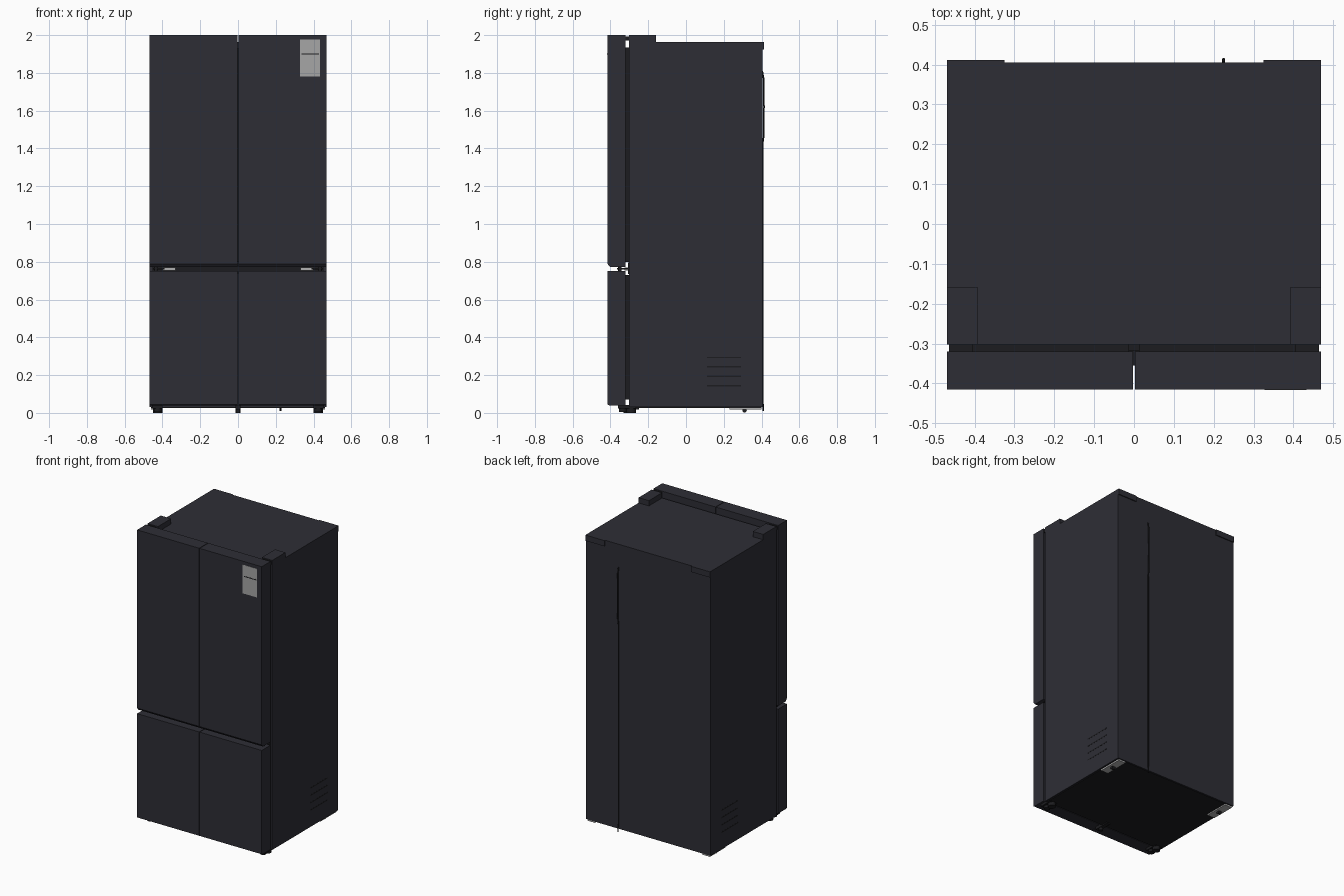
import bpy, bmesh, math
from mathutils import Vector

if "Cube" in bpy.data.objects:
    bpy.data.objects.remove(bpy.data.objects["Cube"])


def material(name, rgb):
    m = bpy.data.materials.new(name)
    m.diffuse_color = (*rgb, 1)
    m.use_nodes = True
    m.node_tree.nodes["Principled BSDF"].inputs["Base Color"].default_value = m.diffuse_color
    return m


BODY = material("dark slate", (0.027, 0.027, 0.036))
BLACK = material("black plastic", (0.012, 0.012, 0.014))
METAL = material("light metal", (0.45, 0.45, 0.45))
LABEL = material("label grey", (0.38, 0.38, 0.38))


def finish(bm, name, mat):
    bmesh.ops.recalc_face_normals(bm, faces=bm.faces)
    me = bpy.data.meshes.new(name)
    bm.to_mesh(me)
    bm.free()
    me.materials.append(mat)
    ob = bpy.data.objects.new(name, me)
    bpy.context.collection.objects.link(ob)
    return ob


def box(name, x, y, z, mat):
    """Box from (min, max) ranges on each axis."""
    bm = bmesh.new()
    bmesh.ops.create_cube(bm, size=1)
    for v in bm.verts:
        v.co = Vector([(a + b) / 2 + c * (b - a) for (a, b), c in zip((x, y, z), v.co)])
    return finish(bm, name, mat)


def span(s, a, b):
    """Range on the side s (+1 right, -1 left)."""
    return tuple(sorted((s * a, s * b)))


def extrude_x(name, profile, x, mat):
    """Extrude a (y, z) profile over an x range."""
    bm = bmesh.new()
    f = bm.faces.new([bm.verts.new((x[0], y, z)) for y, z in profile])
    g = bmesh.ops.extrude_face_region(bm, geom=[f])["geom"]
    bmesh.ops.translate(bm, vec=(x[1] - x[0], 0, 0),
                        verts=[v for v in g if isinstance(v, bmesh.types.BMVert)])
    return finish(bm, name, mat)


def cylinder(name, loc, r, depth, axis, mat):
    bm = bmesh.new()
    bmesh.ops.create_cone(bm, segments=20, radius1=r, radius2=r, depth=depth, cap_ends=True)
    rot = Vector((0, 0, 1)).rotation_difference(Vector(axis))
    for v in bm.verts:
        v.co = rot @ v.co + Vector(loc)
    for f in bm.faces:
        f.smooth = len(f.verts) == 4
    return finish(bm, name, mat)


# Cabinet and underside
box("cabinet", (-0.469, 0.469), (-0.302, 0.405), (0.03, 1.964), BODY)
box("base_plate", (-0.46, 0.46), (-0.295, 0.40), (0.026, 0.031), BLACK)

# Door profiles: upper has a sloped grip under its front edge
upper = [(-0.415, 2.0), (-0.32, 2.0), (-0.32, 0.772), (-0.402, 0.772), (-0.415, 0.788)]
lower = [(-0.415, 0.75), (-0.32, 0.75), (-0.32, 0.04), (-0.408, 0.04), (-0.415, 0.044)]

for s, side in ((1, "right"), (-1, "left")):
    # Doors with seals behind
    extrude_x(side + "_upper_door", upper, span(s, 0.002, 0.469), BODY)
    extrude_x(side + "_lower_door", lower, span(s, 0.002, 0.469), BODY)
    box(side + "_upper_seal", span(s, 0.012, 0.455), (-0.321, -0.301), (0.80, 1.935), BLACK)
    box(side + "_lower_seal", span(s, 0.012, 0.455), (-0.321, -0.301), (0.07, 0.73), BLACK)

    # Top hinges and covers
    box(side + "_hinge_cover", span(s, 0.391, 0.469), (-0.302, -0.16), (1.963, 2.0), BODY)
    box(side + "_top_hinge", span(s, 0.404, 0.465), (-0.321, -0.301), (1.972, 1.993), BLACK)

    # Middle hinge plates in the gap between doors
    box(side + "_middle_hinge", span(s, 0.33, 0.40), (-0.325, -0.301), (0.753, 0.771), METAL)
    box(side + "_middle_hinge_arm", span(s, 0.39, 0.45), (-0.365, -0.301), (0.758, 0.766), BLACK)
    cylinder(side + "_middle_hinge_pin", (s * 0.435, -0.35, 0.761), 0.009, 0.03, (0, 0, 1), BLACK)

    # Bottom hinge and front foot
    box(side + "_bottom_hinge", span(s, 0.40, 0.455), (-0.36, -0.27), (0.022, 0.042), BLACK)
    cylinder(side + "_front_foot", (s * 0.425, -0.29, 0.013), 0.024, 0.026, (0, 0, 1), BLACK)
    cylinder(side + "_door_foot", (s * 0.425, -0.335, 0.017), 0.02, 0.022, (0, 0, 1), BLACK)

    # Rear roller bracket and spacer
    box(side + "_roller_bracket", span(s, 0.405, 0.46), (0.23, 0.40), (0.018, 0.027), METAL)
    cylinder(side + "_rear_roller", (s * 0.432, 0.31, 0.014), 0.012, 0.022, (1, 0, 0), BLACK)
    box(side + "_rear_spacer", span(s, 0.325, 0.469), (0.404, 0.412), (1.925, 1.964), BODY)

    # Side vent slots
    for i in range(4):
        z = 0.14 + i * 0.05
        box(f"{side}_vent_{i + 1}", span(s, 0.468, 0.4698), (0.11, 0.29), (z, z + 0.007), BLACK)

# Dark rail behind the door gap, and centre mullion
box("middle_rail", (-0.455, 0.455), (-0.307, -0.301), (0.735, 0.795), BLACK)
box("centre_mullion", (-0.016, 0.014), (-0.319, -0.301), (0.80, 1.93), BLACK)

# Centre bottom support
box("centre_support", (-0.014, 0.014), (-0.355, -0.25), (0.018, 0.038), BLACK)
cylinder("centre_foot", (0, -0.32, 0.01), 0.012, 0.02, (0, 0, 1), BLACK)

# Label plate with a plain divider
box("label", (0.327, 0.433), (-0.4165, -0.414), (1.782, 1.977), LABEL)
box("label_divider", (0.337, 0.430), (-0.4172, -0.416), (1.897, 1.903), BLACK)

# Rear pipe, bowed out near the top
curve = bpy.data.curves.new("rear_pipe", "CURVE")
curve.dimensions = "3D"
curve.bevel_depth = 0.004
curve.bevel_resolution = 2
curve.use_fill_caps = True
path = [(0.404, 1.81), (0.411, 1.77), (0.413, 1.62), (0.411, 1.46),
        (0.405, 1.42), (0.405, 0.06), (0.409, 0.04), (0.409, 0.01)]
sp = curve.splines.new("POLY")
sp.points.add(len(path) - 1)
for p, (y, z) in zip(sp.points, path):
    p.co = (0.225, y, z, 1)
curve.materials.append(BLACK)
bpy.context.collection.objects.link(bpy.data.objects.new("rear_pipe", curve))
